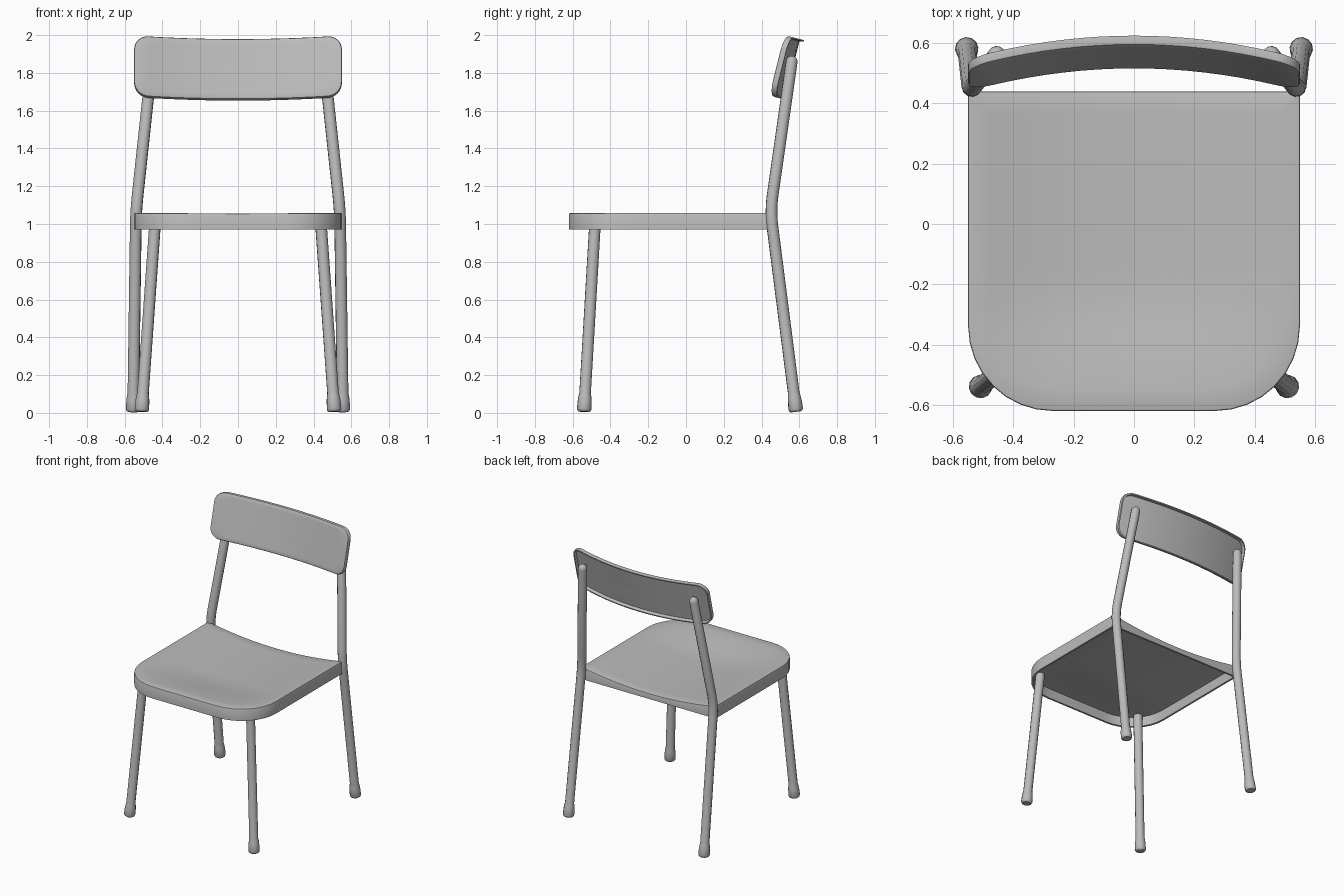
import bpy, bmesh, math
from mathutils import Vector

cube = bpy.data.objects.get("Cube")
if cube:
    bpy.data.objects.remove(cube, do_unlink=True)

GREY = (0.5, 0.5, 0.5, 1)
metal = bpy.data.materials.new("grey metal")
metal.use_nodes = True
metal.diffuse_color = GREY
metal.node_tree.nodes["Principled BSDF"].inputs["Base Color"].default_value = GREY


def finish(obj, angle):
    obj.data.materials.append(metal)
    bpy.ops.object.select_all(action='DESELECT')
    obj.select_set(True)
    bpy.context.view_layer.objects.active = obj
    if obj.type == 'CURVE':
        bpy.ops.object.convert(target='MESH')
    bpy.ops.object.shade_smooth_by_angle(angle=math.radians(angle))


def outline(hu, hv, low_r, high_r, step=0.06):
    """Rounded rectangle, with its straight sides divided evenly."""
    corners = [(1, -1, low_r, -90), (1, 1, high_r, 0),
               (-1, 1, high_r, 90), (-1, -1, low_r, 180)]
    key = []
    for su, sv, r, start in corners:
        for k in range(9):
            a = math.radians(start + k * 90 / 8)
            key.append(Vector((su * (hu - r) + r * math.cos(a),
                               sv * (hv - r) + r * math.sin(a))))
    points = []
    for a, b in zip(key, key[1:] + key[:1]):
        n = max(1, round((b - a).length / step))
        points += [a.lerp(b, k / n) for k in range(n)]
    return points


def pan(name, hu, hv, low_r, high_r, depth, skin, edge, wall, place):
    """Thin pressed shell: a face with a turned rim and a hollow back."""
    points = outline(hu, hv, low_r, high_r)
    steps = [k / 8 for k in range(1, 9)]
    rings = [(1 - (1 - edge / hv) * s, 1 - (1 - edge / hu) * s, 0.0) for s in steps]
    rings = [(hu * (1 - s) + edge * s, hv * (1 - s) + edge * s, 0.0) for s in steps]
    rings.append((edge * 0.3, edge * 0.3, -edge * 0.3))
    rings.append((0, 0, -edge))
    rings.append((0, 0, -depth))
    rings.append((wall, wall, -depth))
    lip = wall * 1.6
    rings += [(hu * (1 - s) + lip * s, hv * (1 - s) + lip * s, -skin)
              for s in reversed(steps)]
    bm = bmesh.new()
    loops = [[bm.verts.new(place(p.x * (1 - iu / hu), p.y * (1 - iv / hv), w))
              for p in points] for iu, iv, w in rings]
    n = len(points)
    for a, b in zip(loops, loops[1:]):
        for i in range(n):
            j = (i + 1) % n
            bm.faces.new((a[i], a[j], b[j], b[i]))
    # close the middle of the face and of the hollow
    for loop, w in ((loops[0], 0.0), (loops[-1], -skin)):
        mid = bm.verts.new(place(0, 0, w))
        for i in range(n):
            bm.faces.new((loop[i], loop[(i + 1) % n], mid))
    bmesh.ops.recalc_face_normals(bm, faces=bm.faces)
    mesh = bpy.data.meshes.new(name)
    bm.to_mesh(mesh)
    bm.free()
    obj = bpy.data.objects.new(name, mesh)
    bpy.context.collection.objects.link(obj)
    finish(obj, 40)


# Seat: dished across, level along the front edge, flat rim below
SEAT_DEPTH = 0.09


def place_seat(u, v, w):
    t = min(1, max(0, (v + 0.53) / 0.45))
    dip = 0.05 * (1 - (u / 0.55) ** 2) * (0.08 + 0.92 * t * t * (3 - 2 * t))
    if w <= -SEAT_DEPTH:
        dip = 0
    return (u, v - 0.09, 1.06 + w - dip)


pan("seat", 0.55, 0.53, 0.28, 0.015, SEAT_DEPTH, 0.02, 0.006, 0.014, place_seat)

# Backrest: bowed panel leaning back
LEAN = math.radians(14)


def place_backrest(u, v, w):
    y = 0.078 * (1 - (u / 0.55) ** 2) - w
    return (u, 0.478 + y * math.cos(LEAN) + v * math.sin(LEAN),
            1.84 - y * math.sin(LEAN) + v * math.cos(LEAN))


pan("backrest", 0.55, 0.165, 0.075, 0.075, 0.032, 0.01, 0.01, 0.008, place_backrest)


# Legs: round tubes with a slightly wider foot
def tube(name, path):
    curve = bpy.data.curves.new(name, 'CURVE')
    curve.dimensions = '3D'
    curve.bevel_depth = 1
    curve.bevel_resolution = 4
    curve.use_fill_caps = True
    spline = curve.splines.new('POLY')
    spline.points.add(len(path) - 1)
    for point, (co, r) in zip(spline.points, path):
        point.co = (*co, 1)
        point.radius = r
    obj = bpy.data.objects.new(name, curve)
    bpy.context.collection.objects.link(obj)
    finish(obj, 50)


R = 0.031


def foot(a, b):
    """Rounded, tapering foot from a, along the line towards b."""
    d = (b - a).normalized()
    shape = [(0, 0.028), (0.005, 0.035), (0.014, 0.039), (0.06, 0.037),
             (0.085, 0.034), (0.1, R)]
    return [(a + d * t, r) for t, r in shape]


for side, s in (("left", 1), ("right", -1)):
    a, b = Vector((s * 0.51, -0.54, 0.006)), Vector((s * 0.437, -0.48, 1.03))
    tube("front_leg_" + side, foot(a, b) + [(b, R)])

    a = Vector((s * 0.555, 0.583, 0.006))
    bend = Vector((s * 0.54, 0.447, 1.07))
    top = Vector((s * 0.452, 0.564, 1.89))
    path = foot(a, bend)
    # softened bend
    low, high = bend.lerp(a, 0.08), bend.lerp(top, 0.1)
    for k in range(7):
        t = k / 6
        path.append((low.lerp(bend, t).lerp(bend.lerp(high, t), t), R))
    # rounded top end
    d = (top - bend).normalized()
    path += [(top - d * (R * (1 - math.sin(x))), R * max(math.cos(x), 0.1))
             for x in (0, 0.4, 0.8, 1.2, math.pi / 2)]
    tube("rear_leg_" + side, path)
